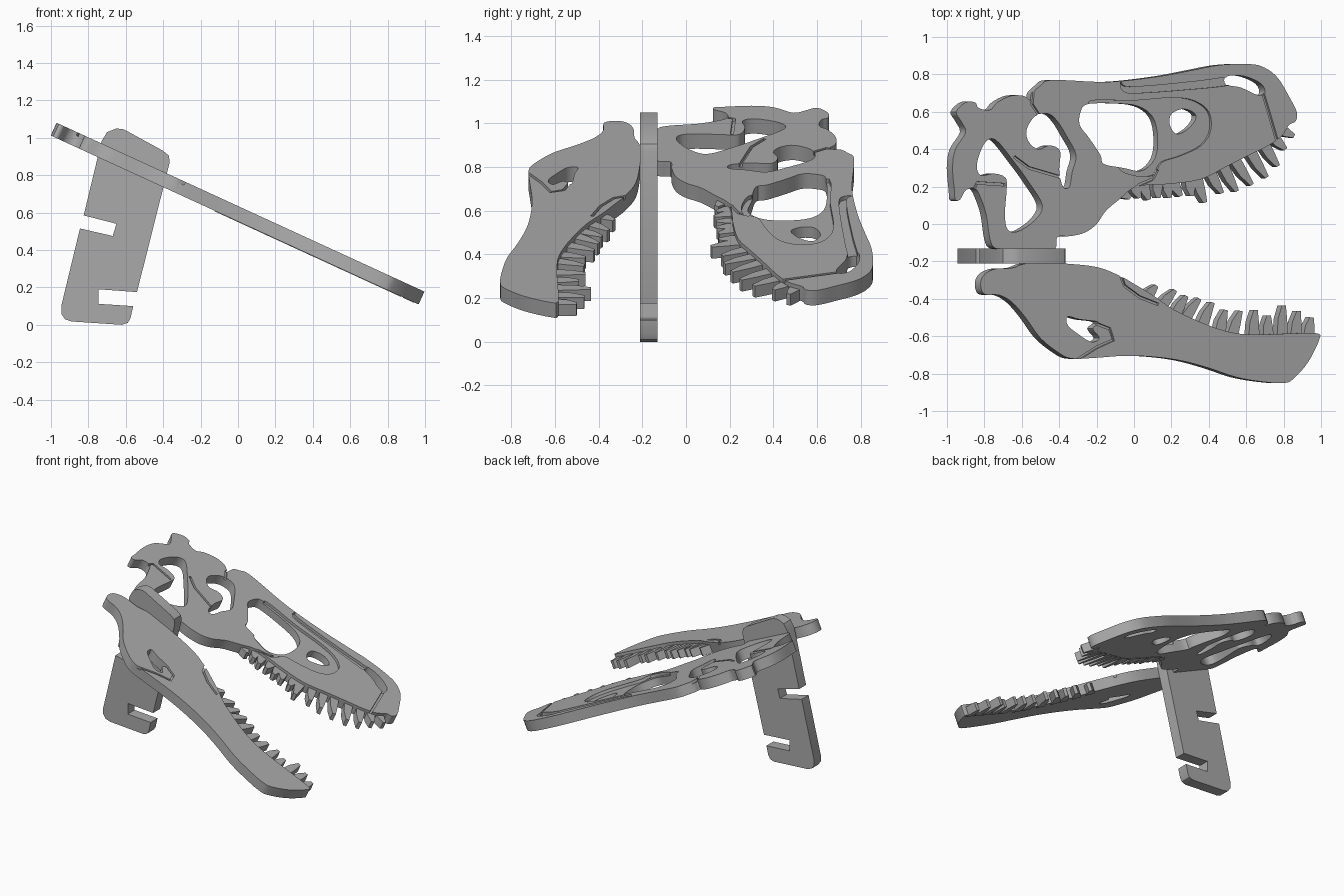
import bpy
import bmesh
import math
from mathutils import Vector

default_cube = bpy.data.objects.get("Cube")
if default_cube:
    bpy.data.objects.remove(default_cube, do_unlink=True)

TILT = math.atan(.459)
PLATE_HEIGHT = .635
THICK = .075
RECESS = .02

bone_grey = bpy.data.materials.new("bone_grey")
bone_grey.use_nodes = True
colour = (.4, .4, .4, 1)
bone_grey.diffuse_color = colour
bone_grey.node_tree.nodes["Principled BSDF"].inputs["Base Color"].default_value = colour


def smooth_loop(points, steps=4):
    """Closed rounded outline running through the given points."""
    pts = [Vector(p) for p in points]
    count = len(pts)
    result = []
    for i in range(count):
        a, b, c, d = (pts[(i + k - 1) % count] for k in range(4))
        for s in range(steps):
            t = s / steps
            result.append(b + .5 * t * ((c - a) + t * ((2 * a - 5 * b + 4 * c - d)
                          + t * (3 * (b - c) + d - a))))
    return result


def band(path, width):
    """Outline of a narrow strip following an open path."""
    pts = [Vector(p) for p in path]
    left, right = [], []
    for i, p in enumerate(pts):
        along = (pts[min(i + 1, len(pts) - 1)] - pts[max(i - 1, 0)]).normalized()
        side = Vector((-along.y, along.x)) * width / 2
        left.append(p + side)
        right.append(p - side)
    return left + right[::-1]


def prism(bm, outline, low, high):
    """Extrude an outline between two levels."""
    face = bm.faces.new([bm.verts.new((p[0], p[1], low)) for p in outline])
    grown = bmesh.ops.extrude_face_region(bm, geom=[face])["geom"]
    moved = [g for g in grown if isinstance(g, bmesh.types.BMVert)]
    bmesh.ops.translate(bm, verts=moved, vec=(0, 0, high - low))


def make_part(name, outlines, low, high, tilted=True):
    bm = bmesh.new()
    for outline in outlines:
        prism(bm, outline, low, high)
    if tilted:
        # Outlines are drawn in plan, so stretch them onto the sloping plane
        bmesh.ops.scale(bm, verts=bm.verts, vec=(1 / math.cos(TILT), 1, 1))
    bmesh.ops.recalc_face_normals(bm, faces=bm.faces)
    mesh = bpy.data.meshes.new(name)
    bm.to_mesh(mesh)
    bm.free()
    mesh.materials.append(bone_grey)
    obj = bpy.data.objects.new(name, mesh)
    bpy.context.scene.collection.objects.link(obj)
    if tilted:
        obj.rotation_euler.y = TILT
        obj.location.z = PLATE_HEIGHT
    return obj


def activate(obj):
    bpy.ops.object.select_all(action='DESELECT')
    obj.select_set(True)
    bpy.context.view_layer.objects.active = obj


def carve(obj, outline, depth):
    """Cut an outline into the top of a plate."""
    cutter = make_part("cutter", [outline], -depth, .05)
    cutter.hide_render = True
    bpy.context.view_layer.update()
    activate(obj)
    mod = obj.modifiers.new("carve", 'BOOLEAN')
    mod.operation = 'DIFFERENCE'
    mod.solver = 'EXACT'
    mod.object = cutter
    bpy.ops.object.modifier_apply(modifier=mod.name)
    bpy.data.objects.remove(cutter, do_unlink=True)


def finish(obj):
    activate(obj)
    bpy.ops.object.shade_smooth_by_angle(angle=math.radians(35))


def bone_plate(name, outline, holes, recesses, grooves):
    plate = make_part(name, [outline], -THICK, 0)
    for hole in holes:
        carve(plate, smooth_loop(hole), THICK + .05)
    for recess in recesses:
        carve(plate, smooth_loop(recess), RECESS)
    for groove in grooves:
        carve(plate, band(groove, .014), RECESS * .9)
    finish(plate)


def tooth_row(name, outline, tips, half_width):
    """Blunt tapered teeth reaching from the nearest gum edge to each tip."""
    teeth = []
    for tip in map(Vector, tips):
        gum = min(outline, key=lambda p: (p - tip).length)
        root = gum + (gum - tip).normalized() * .03 - Vector((.012, 0))
        along = (tip - root).normalized()
        side = Vector((-along.y, along.x)) * half_width
        middle = root.lerp(tip, .6) - Vector((.004, 0))
        teeth.append([root + side, middle + side * .8, tip + side * .35,
                      tip - side * .35, middle - side * .8, root - side])
    finish(make_part(name, teeth, -THICK - .003, -.02))


# Upper skull
skull_outline = smooth_loop([
    (-.95, .6), (-.9, .65), (-.85, .65), (-.83, .62), (-.77, .61), (-.73, .65),
    (-.66, .685), (-.59, .685), (-.55, .66), (-.54, .7), (-.5, .74), (-.44, .77),
    (-.2, .76), (-.06, .765), (.14, .79), (.3, .82), (.46, .85), (.62, .855),
    (.7, .835), (.77, .78), (.83, .68), (.87, .6), (.865, .55), (.83, .53),
    (.79, .47), (.72, .42), (.62, .37), (.5, .31), (.36, .24), (.2, .215),
    (.1, .21), (0, .195), (-.08, .13), (-.15, .07), (-.2, 0), (-.26, -.045),
    (-.34, -.065), (-.41, -.07), (-.42, -.13), (-.5, -.135), (-.65, -.135),
    (-.74, -.13), (-.77, -.08), (-.79, .05), (-.82, .14), (-.85, .19),
    (-.9, .18), (-.93, .13), (-.955, .13), (-.96, .18), (-.97, .3), (-.955, .4),
    (-.9, .49), (-.925, .55)])
rear_opening = [(-.74, .45), (-.64, .33), (-.56, .22), (-.49, .1), (-.53, .02),
                (-.62, -.04), (-.675, -.03), (-.69, .05), (-.68, .2), (-.69, .25),
                (-.75, .27), (-.82, .26), (-.84, .32), (-.8, .43)]
eye_socket = [(-.575, .5), (-.53, .575), (-.46, .59), (-.41, .55), (-.36, .47),
              (-.31, .37), (-.33, .28), (-.345, .2), (-.38, .2), (-.4, .29),
              (-.395, .39), (-.45, .42), (-.51, .4), (-.56, .435)]
cheek_opening = [(-.285, .6), (-.25, .64), (-.1, .645), (.03, .63), (.11, .57),
                 (.135, .46), (.12, .35), (.05, .285), (-.05, .3), (-.16, .32),
                 (-.18, .37), (-.24, .46), (-.29, .53)]
small_opening = [(.21, .59), (.28, .615), (.34, .58), (.31, .52), (.24, .48), (.2, .53)]
nostril = [(.5, .79), (.59, .79), (.68, .75), (.7, .7), (.66, .69), (.57, .73), (.5, .745)]
cheek_recess = [(-.24, .655), (0, .66), (.2, .675), (.32, .66), (.4, .6), (.41, .5),
                (.36, .42), (.25, .365), (.15, .33), (.1, .26), (0, .26), (-.08, .3),
                (-.06, .4), (-.15, .55)]
nose_recess = [(-.07, .76), (-.065, .72), (0, .7), (.3, .72), (.52, .745), (.52, .785),
               (.35, .765), (.1, .74), (-.04, .735)]
bone_plate("skull_plate", skull_outline,
           [rear_opening, eye_socket, cheek_opening, small_opening, nostril],
           [cheek_recess, nose_recess],
           [[(-.54, .72), (-.545, .64), (-.5, .57)],
            [(-.64, .36), (-.56, .3), (-.39, .25)],
            [(-.03, .16), (.03, .21), (.1, .24), (.125, .29)],
            [(.69, .7), (.72, .6), (.77, .43)],
            [(-.86, .17), (-.84, .22), (-.69, .21)]])
tooth_row("upper_teeth", skull_outline,
          [(-.01, .14), (.04, .14), (.09, .13), (.14, .14), (.2, .14), (.26, .15),
           (.32, .15), (.39, .115), (.48, .165), (.56, .175), (.64, .21), (.72, .25),
           (.78, .31), (.82, .4), (.865, .47)], .03)

# Lower jaw
jaw_outline = smooth_loop([
    (-.82, -.32), (-.8, -.27), (-.74, -.24), (-.65, -.235), (-.57, -.21),
    (-.4, -.21), (-.2, -.23), (-.07, -.28), (0, -.32), (.1, -.38), (.2, -.45),
    (.3, -.5), (.42, -.55), (.55, -.585), (.7, -.59), (.85, -.585), (.98, -.585),
    (.99, -.62), (.93, -.74), (.85, -.83), (.8, -.85), (.7, -.845), (.55, -.82),
    (.4, -.77), (.25, -.73), (.1, -.71), (-.05, -.705), (-.2, -.715), (-.33, -.72),
    (-.4, -.69), (-.5, -.61), (-.58, -.5), (-.65, -.42), (-.72, -.38), (-.8, -.375)])
jaw_opening = [(-.355, -.495), (-.29, -.51), (-.19, -.525), (-.22, -.56), (-.185, -.61),
               (-.23, -.63), (-.31, -.58), (-.355, -.54)]
bone_plate("jaw_plate", jaw_outline, [jaw_opening], [],
           [[(-.08, -.25), (-.05, -.33), (.03, -.39), (.13, -.43)],
            [(-.22, -.525), (-.13, -.56), (-.11, -.62), (-.2, -.66), (-.34, -.75)]])
tooth_row("lower_teeth", jaw_outline,
          [(.13, -.33), (.23, -.355), (.29, -.385), (.36, -.4), (.43, -.42), (.5, -.46),
           (.58, -.465), (.66, -.46), (.73, -.49), (.81, -.435), (.89, -.465),
           (.96, -.5)], .03)

# Upright stand with a side notch and a hooked foot
stand_outline = [
    (-.62, 0), (-.59, .01), (-.575, .035), (-.56, .1), (-.745, .112), (-.745, .19),
    (-.54, .175), (-.365, .87), (-.37, .905), (-.4, .93), (-.61, 1.045),
    (-.65, 1.05), (-.7, 1.03), (-.73, .98), (-.825, .585), (-.65, .54), (-.67, .475),
    (-.845, .515), (-.945, .1), (-.945, .06), (-.925, .03), (-.89, .018)]
stand = make_part("stand", [stand_outline], .13, .21, tilted=False)
stand.rotation_euler.x = math.pi / 2
finish(stand)
